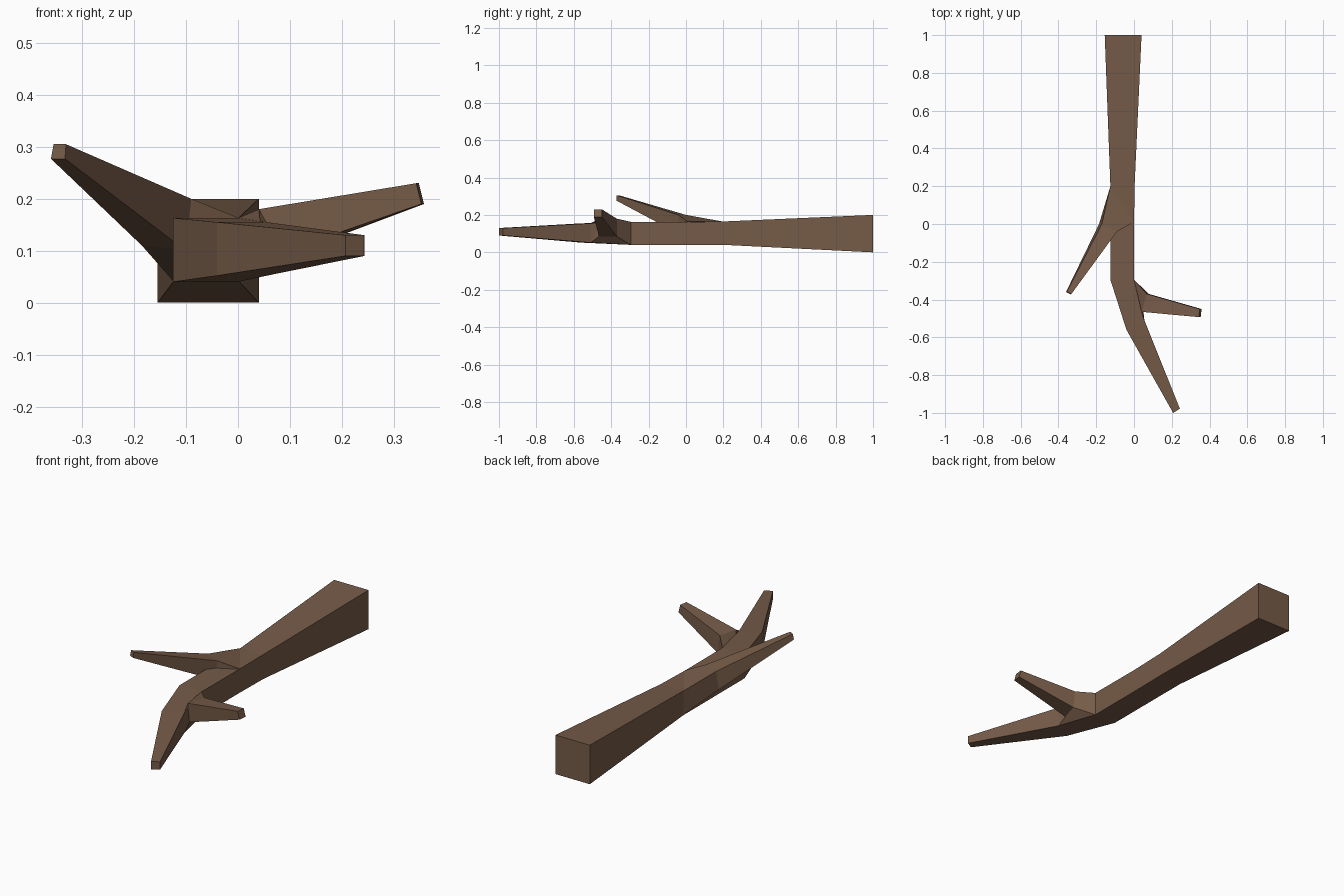
import bpy, bmesh

bark = bpy.data.materials.new("bark")
bark.diffuse_color = (0.18, 0.105, 0.065, 1)


def section(a, b, z0, z1):
    """Upright four-sided section between plan points a and b."""
    return [(*a, z0), (*b, z0), (*b, z1), (*a, z1)]


def loft(name, rings):
    """Closed flat-faced limb through four-sided sections."""
    bm = bmesh.new()
    loops = [[bm.verts.new(p) for p in ring] for ring in rings]
    for r, s in zip(loops, loops[1:]):
        for i in range(4):
            j = (i + 1) % 4
            bm.faces.new((r[i], r[j], s[j], s[i]))
    bm.faces.new(loops[0][::-1])
    bm.faces.new(loops[-1])
    bmesh.ops.recalc_face_normals(bm, faces=bm.faces[:])
    mesh = bpy.data.meshes.new(name)
    bm.to_mesh(mesh)
    bm.free()
    mesh.materials.append(bark)
    bpy.context.collection.objects.link(bpy.data.objects.new(name, mesh))


# Main stem, from the thick cut end to the bent tip
loft("main_stem", [
    section((-0.155, 1.0), (0.04, 1.0), 0.0, 0.2),
    section((-0.125, 0.2), (0.003, 0.2), 0.04, 0.165),
    section((-0.125, 0.0), (0.0, 0.0), 0.04, 0.162),
    section((-0.125, -0.295), (0.0, -0.295), 0.04, 0.163),
    section((-0.04, -0.56), (0.055, -0.51), 0.052, 0.155),
    section((0.207, -1.0), (0.243, -0.978), 0.09, 0.13),
])

# Left twig, rising from the top of the stem
loft("left_twig", [
    section((-0.125, 0.2), (0.0, 0.01), 0.042, 0.164),
    [(-0.185, 0.0, 0.11), (-0.1, -0.04, 0.1),
     (-0.09, -0.04, 0.2), (-0.17, 0.0, 0.2)],
    [(-0.36, -0.36, 0.277), (-0.333, -0.373, 0.277),
     (-0.331, -0.37, 0.305), (-0.355, -0.358, 0.305)],
])

# Right twig, leaving the side of the bend
loft("right_twig", [
    [(0.0, -0.295, 0.04), (0.055, -0.51, 0.052),
     (0.055, -0.51, 0.155), (0.0, -0.295, 0.163)],
    [(0.078, -0.37, 0.085), (0.05, -0.465, 0.085),
     (0.04, -0.465, 0.18), (0.068, -0.37, 0.18)],
    [(0.358, -0.45, 0.19), (0.353, -0.493, 0.19),
     (0.343, -0.493, 0.23), (0.348, -0.45, 0.23)],
])
